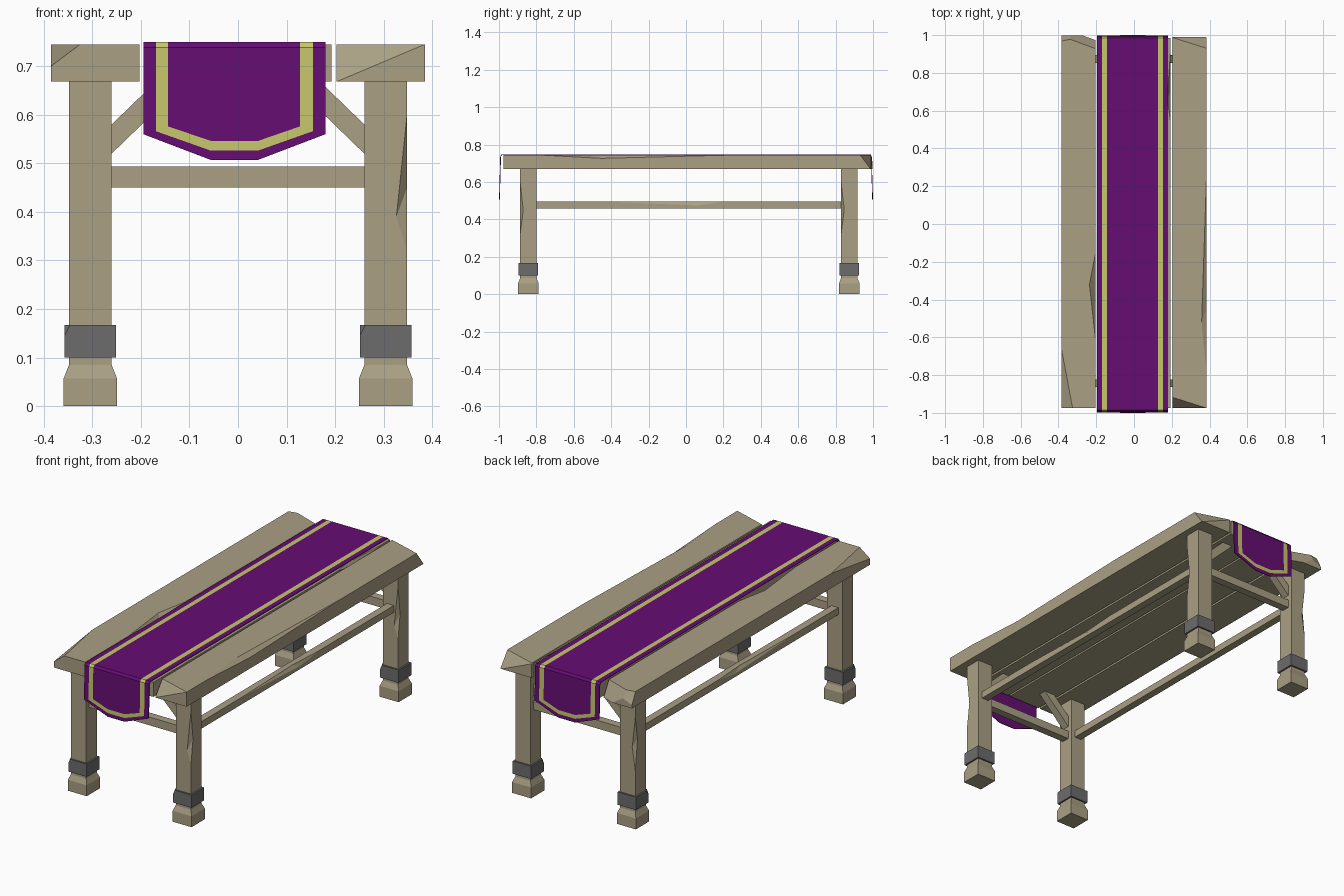
import bpy, bmesh
from mathutils import Vector
from mathutils.geometry import intersect_point_line

if "Cube" in bpy.data.objects:
    bpy.data.objects.remove(bpy.data.objects["Cube"])


def material(name, rgb):
    m = bpy.data.materials.new(name)
    m.diffuse_color = (*rgb, 1)
    m.use_nodes = True
    m.node_tree.nodes["Principled BSDF"].inputs["Base Color"].default_value = m.diffuse_color
    return m


WOOD = material("wood", (0.40, 0.35, 0.23))
IRON = material("iron", (0.15, 0.15, 0.15))
PURPLE = material("purple cloth", (0.13, 0.004, 0.17))
GOLD = material("gold trim", (0.56, 0.57, 0.15))


def finish(bm, name, *mats):
    bmesh.ops.recalc_face_normals(bm, faces=bm.faces[:])
    me = bpy.data.meshes.new(name)
    bm.to_mesh(me)
    bm.free()
    for m in mats:
        me.materials.append(m)
    ob = bpy.data.objects.new(name, me)
    bpy.context.collection.objects.link(ob)
    return ob


def loft(rings):
    """Solid from stacked rings of equal point count."""
    bm = bmesh.new()
    vs = [[bm.verts.new(p) for p in r] for r in rings]
    n = len(vs[0])
    for a, b in zip(vs, vs[1:]):
        for i in range(n):
            bm.faces.new((a[i], a[(i + 1) % n], b[(i + 1) % n], b[i]))
    bm.faces.new(vs[0][::-1])
    bm.faces.new(vs[-1])
    bmesh.ops.recalc_face_normals(bm, faces=bm.faces[:])
    return bm


def box(x0, x1, y0, y1, z0, z1):
    return loft([[(x0, y0, z), (x1, y0, z), (x1, y1, z), (x0, y1, z)] for z in (z0, z1)])


def chip(bm, corner, d):
    """Slice off a corner; d holds the cut distance along each axis."""
    n = Vector((1 / d[0], 1 / d[1], 1 / d[2]))
    p = Vector(corner) + Vector((d[0], 0, 0))
    r = bmesh.ops.bisect_plane(bm, geom=bm.verts[:] + bm.edges[:] + bm.faces[:], dist=1e-5,
                               plane_co=p, plane_no=n.normalized(), clear_inner=True)
    edges = [e for e in r["geom_cut"] if isinstance(e, bmesh.types.BMEdge)]
    bmesh.ops.holes_fill(bm, edges=[e for e in edges if e.is_boundary], sides=0)
    bmesh.ops.recalc_face_normals(bm, faces=bm.faces[:])


def split_at(bm, p):
    for e in bm.edges:
        q, t = intersect_point_line(p, e.verts[0].co, e.verts[1].co)
        if (q - p).length < 1e-4 and 0.001 < t < 0.999:
            return bmesh.utils.edge_split(e, e.verts[0], t)[1]


def nick(bm, a, b, m1, m2):
    """Gouge an edge from a to b, reaching m1 and m2 on its two faces."""
    va, vb = split_at(bm, Vector(a)), split_at(bm, Vector(b))
    edge = bm.edges.get((va, vb))
    mids = []
    for m in (Vector(m1), Vector(m2)):
        bm.normal_update()
        face = min(edge.link_faces, key=lambda f: abs((m - va.co).dot(f.normal)))
        bmesh.utils.face_split(face, va, vb, coords=[m])
        mids.append(min(bm.verts, key=lambda v: (v.co - m).length))
    bmesh.ops.delete(bm, geom=[edge], context='EDGES')
    bm.faces.new((va, *mids))
    bm.faces.new((vb, *mids))


# Table top planks, outer two chipped and gouged
Z0, Z1 = 0.668, 0.745
left = box(-0.385, -0.203, -0.975, 0.998, Z0, Z1)
chip(left, (-0.385, -0.975, Z1), (0.06, 0.32, -0.045))
chip(left, (-0.203, 0.998, Z1), (-0.19, -0.07, -0.12))
chip(left, (-0.385, 0.998, Z1), (0.14, -0.03, -0.06))
nick(left, (-0.203, -0.15, Z1), (-0.203, -0.62, Z1), (-0.236, -0.32, Z1), (-0.203, -0.36, 0.71))
finish(left, "left_plank", WOOD)

right = box(0.203, 0.385, -0.975, 0.99, Z0, Z1)
chip(right, (0.203, -0.975, Z1), (0.182, 0.058, -0.077))
chip(right, (0.385, 0.99, Z1), (-0.19, -0.06, -0.08))
nick(right, (0.385, 0.3, Z1), (0.385, -0.8, Z1), (0.358, -0.52, Z1), (0.385, -0.45, 0.726))
finish(right, "right_plank", WOOD)

for name, x0, x1 in (("inner_left_plank", -0.192, -0.005), ("inner_right_plank", 0.005, 0.192)):
    plank = box(x0, x1, -0.975, 0.985, Z0, Z1)
    if x0 > 0:
        nick(plank, (x1, 0.9, Z1), (x1, 0.55, Z1), (0.176, 0.66, Z1), (x1, 0.7, 0.72))
    finish(plank, name, WOOD)

# Legs with flared feet and iron bands
LX = 0.304
PROFILE = [(0, 0.055), (0.057, 0.055), (0.085, 0.044), (0.67, 0.044)]
for end, cy in (("front", -0.843), ("back", 0.873)):
    f = -1 if cy < 0 else 1
    for side, s in (("left", -1), ("right", 1)):
        cx = s * LX
        leg = loft([[(cx + i * h, cy + j * h, z) for i, j in ((-1, -1), (1, -1), (1, 1), (-1, 1))]
                    for z, h in PROFILE])
        if s > 0:
            x, y = cx + 0.044, cy - 0.044
            nick(leg, (x, y, 0.32), (x, y, 0.6), (x - 0.022, y, 0.39), (x, y + 0.017, 0.45))
        else:
            x, y = cx - 0.044, cy + f * 0.044
            if f > 0:
                nick(leg, (x, y, 0.3), (x, y, 0.58), (x + 0.018, y, 0.42), (x, y - 0.018, 0.46))
        finish(leg, f"{end}_{side}_leg", WOOD)
        band = box(cx - 0.053, cx + 0.053, cy - 0.053, cy + 0.053, 0.1, 0.167)
        chip(band, (cx - 0.053, cy - 0.053, 0.167), (0.011, 0.02, -0.022))
        finish(band, f"{end}_{side}_band", IRON)
        # Diagonal brace from leg to table top
        brace = loft([[(s * x, y, z) for x, z in ((0.265, 0.515), (0.265, 0.575), (0.167, 0.67), (0.105, 0.67))]
                      for y in (cy - 0.021, cy + 0.021)])
        finish(brace, f"{end}_{side}_brace", WOOD)
    # Cross stretcher between the pair of legs
    finish(box(-0.262, 0.262, cy - 0.021, cy + 0.021, 0.45, 0.493), f"{end}_stretcher", WOOD)

# Long side stretchers
for side, s in (("left", -1), ("right", 1)):
    rail = box(s * LX - 0.02, s * LX + 0.02, -0.801, 0.831, 0.457, 0.494)
    x = s * LX + s * 0.02
    nick(rail, (x, -0.42, 0.494), (x, 0.2, 0.494), (x - s * 0.012, 0.0, 0.494), (x, 0.06, 0.474))
    finish(rail, f"{side}_stretcher", WOOD)


# Table runner: nested outlines give the border, gold trim and centre
def end_points(s, xl, xr, zside, zb):
    pts = [(xl, 0.75), (xl, 0.738), (xl, zside), (-0.056, zb), (0.041, zb),
           (xr, zside), (xr, 0.738), (xr, 0.75)]
    return [(x, s * (0.984 if z == 0.75 else 0.993 + (0.738 - z) * 0.028), z) for x, z in pts]


cloth = bmesh.new()
loops = []
for spec in ((-0.195, 0.18, 0.56, 0.507), (-0.169, 0.154, 0.566, 0.526), (-0.144, 0.128, 0.576, 0.546)):
    pts = end_points(-1, *spec) + end_points(1, *spec)[::-1]
    loops.append([cloth.verts.new(p) for p in pts])
for k in (0, 1):
    for i in range(16):
        j = (i + 1) % 16
        cloth.faces.new((loops[k][i], loops[k][j], loops[k + 1][j], loops[k + 1][i])).material_index = k
c = loops[2]
for idx in ((0, 7, 8, 15), (0, 1, 6, 7), (1, 2, 3, 4, 5, 6), (8, 9, 14, 15), (9, 10, 11, 12, 13, 14)):
    cloth.faces.new([c[i] for i in idx])
bmesh.ops.recalc_face_normals(cloth, faces=cloth.faces[:])
top = max(cloth.faces, key=lambda f: f.calc_area())
if top.normal.z < 0:
    bmesh.ops.reverse_faces(cloth, faces=cloth.faces[:])
me = bpy.data.meshes.new("table_runner")
cloth.to_mesh(me)
cloth.free()
me.materials.append(PURPLE)
me.materials.append(GOLD)
runner = bpy.data.objects.new("table_runner", me)
bpy.context.collection.objects.link(runner)
thick = runner.modifiers.new("thickness", 'SOLIDIFY')
thick.thickness = 0.004
thick.offset = -1
thick.material_offset = -1
